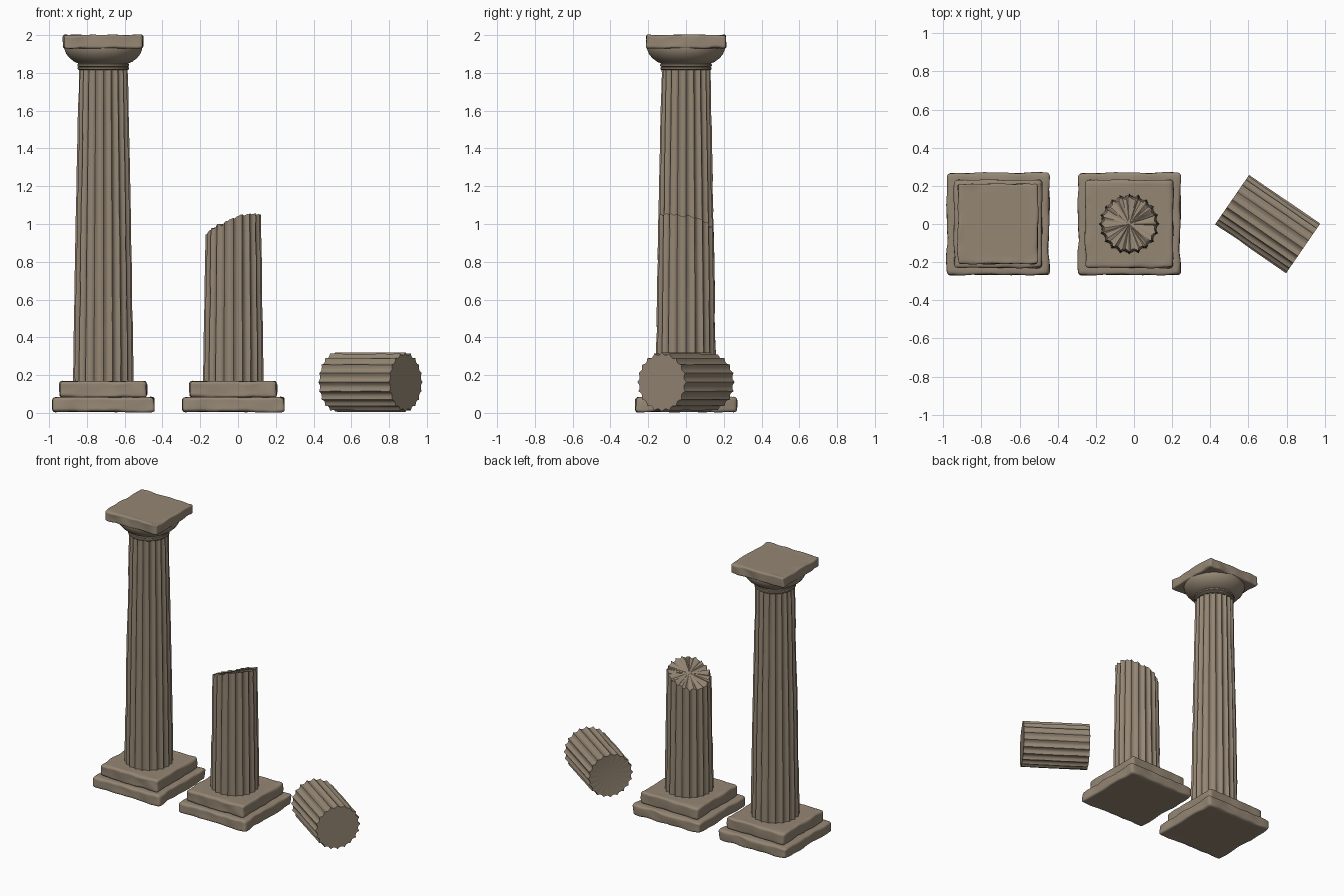
import bpy, bmesh, math
from mathutils import Vector, Matrix, noise

cube = bpy.data.objects.get("Cube")
if cube:
    bpy.data.objects.remove(cube, do_unlink=True)

STONE = (0.30, 0.24, 0.175, 1)
stone = bpy.data.materials.new("weathered_stone")
stone.use_nodes = True
stone.diffuse_color = STONE
bsdf = stone.node_tree.nodes["Principled BSDF"]
bsdf.inputs["Base Color"].default_value = STONE
bsdf.inputs["Roughness"].default_value = 0.9

FLUTES, STEPS = 20, 6
COUNT = FLUTES * STEPS


def finish(bm, name, matrix, angle=30):
    bmesh.ops.recalc_face_normals(bm, faces=bm.faces)
    mesh = bpy.data.meshes.new(name)
    bm.to_mesh(mesh)
    bm.free()
    mesh.materials.append(stone)
    obj = bpy.data.objects.new(name, mesh)
    bpy.context.collection.objects.link(obj)
    obj.matrix_world = matrix
    bpy.ops.object.select_all(action='DESELECT')
    obj.select_set(True)
    bpy.context.view_layer.objects.active = obj
    bpy.ops.object.shade_smooth_by_angle(angle=math.radians(angle))
    return obj


def slab(name, x, width, z0, z1, seed, radius=0.016):
    """Square stone block with rounded, worn edges."""
    half = Vector((width / 2, width / 2, (z1 - z0) / 2))
    bm = bmesh.new()
    bmesh.ops.create_cube(bm, size=2)
    bmesh.ops.subdivide_edges(bm, edges=bm.edges[:], cuts=23, use_grid_fill=True)
    for v in bm.verts:
        # crowd the grid towards the edges, then round them
        p = Vector([math.copysign(1 - (1 - abs(c)) ** 1.6, c) * h for c, h in zip(v.co, half)])
        core = Vector([max(-h + radius, min(h - radius, c)) for c, h in zip(p, half)])
        if (p - core).length > 0:
            p = core + (p - core).normalized() * radius
        # wear, strongest at the rim
        rim = max(0, max(abs(p.x), abs(p.y)) / half.x - 0.85) / 0.15
        wear = noise.noise_vector(p * 13 + Vector((seed, 0, 0)))
        p += Vector((wear.x * 0.007, wear.y * 0.007, wear.z * 0.009)) * rim
        v.co = p
    finish(bm, name, Matrix.Translation((x, 0, (z0 + z1) / 2)), 50)


def fluted(name, radius_at, z0, z1, matrix, top=None, depth=0.014, rows=24, end_wear=0.0):
    """Shaft with scalloped flutes; top(x, y) gives a broken upper surface."""
    bm = bmesh.new()
    rings = []
    for i in range(rows + 1):
        f = i / rows
        ring = []
        for k in range(COUNT):
            a = math.tau * k / COUNT
            t = (k % STEPS) / STEPS
            z = z0 + (z1 - z0) * f
            r = radius_at(z) - depth * 4 * t * (1 - t)
            if t == 0:    # chipped ridges between flutes
                r -= 0.006 * max(0, noise.noise(Vector((k * 3.7, z * 7, 1.3))))
            x, y = r * math.cos(a), r * math.sin(a)
            if top:
                z = z0 + (top(x, y) - z0) * f
            ring.append(bm.verts.new((x, y, z)))
        rings.append(ring)
    for lo, hi in zip(rings, rings[1:]):
        for k in range(COUNT):
            n = (k + 1) % COUNT
            bm.faces.new((lo[k], lo[n], hi[n], hi[k]))
    # end caps
    bottom = bm.verts.new((0, 0, z0 + end_wear))
    peak = bm.verts.new((0, 0, top(0, 0) if top else z1))
    for k in range(COUNT):
        n = (k + 1) % COUNT
        bm.faces.new((bottom, rings[0][n], rings[0][k]))
        bm.faces.new((peak, rings[-1][k], rings[-1][n]))
    return finish(bm, name, matrix)


def lathe(name, profile, x, segments=64):
    """Turned part from a radius and height profile."""
    bm = bmesh.new()
    verts = [bm.verts.new((r, 0, z)) for r, z in profile]
    edges = [bm.edges.new(pair) for pair in zip(verts, verts[1:])]
    bmesh.ops.spin(bm, geom=verts + edges, cent=(0, 0, 0), axis=(0, 0, 1),
                   angle=math.tau, steps=segments, use_duplicate=False)
    bmesh.ops.remove_doubles(bm, verts=bm.verts, dist=0.0001)
    finish(bm, name, Matrix.Translation((x, 0, 0)))


def taper(z):
    f = max(0, (z - 0.16) / 1.66)
    return 0.16 - 0.03 * f ** 1.2


def broken(x, y):
    """Slanting, jagged fracture."""
    rim = math.hypot(x, y) / 0.155
    jag = noise.noise(Vector((x * 26, y * 26, 4.0))) * 0.022
    jag += noise.noise(Vector((x * 90, y * 90, 9.0))) * 0.010
    return min(1.0 + 0.38 * x - 0.25 * y, 1.052) + jag * rim


TALL, SHORT = -0.713, -0.025

# stepped bases
for label, x in (("tall", TALL), ("short", SHORT)):
    slab(label + "_lower_plinth", x, 0.535, 0.005, 0.083, 2)
    slab(label + "_upper_plinth", x, 0.46, 0.083, 0.168, 5)

# complete column
fluted("tall_shaft", taper, 0.15, 1.83, Matrix.Translation((TALL, 0, 0)), rows=40)
lathe("capital", [(0.0, 1.815), (0.13, 1.815), (0.136, 1.82), (0.136, 1.828), (0.13, 1.832),
                  (0.137, 1.836), (0.137, 1.845), (0.132, 1.85), (0.152, 1.858), (0.178, 1.878),
                  (0.196, 1.9), (0.206, 1.925), (0.206, 1.94), (0.0, 1.94)], TALL)
slab("abacus", TALL, 0.42, 1.93, 2.0, 8, 0.012)

# broken column
fluted("short_shaft", taper, 0.15, 1.0, Matrix.Translation((SHORT, 0, 0)), top=broken)

# fallen drum lying on its side
axis = Vector((0.824, -0.567, 0)).normalized()
turn = axis.to_track_quat('Z', 'Y').to_matrix().to_4x4()
fluted("fallen_drum", lambda z: 0.158, -0.226, 0.226,
       Matrix.Translation((0.701, 0, 0.163)) @ turn, rows=12, end_wear=0.012)
